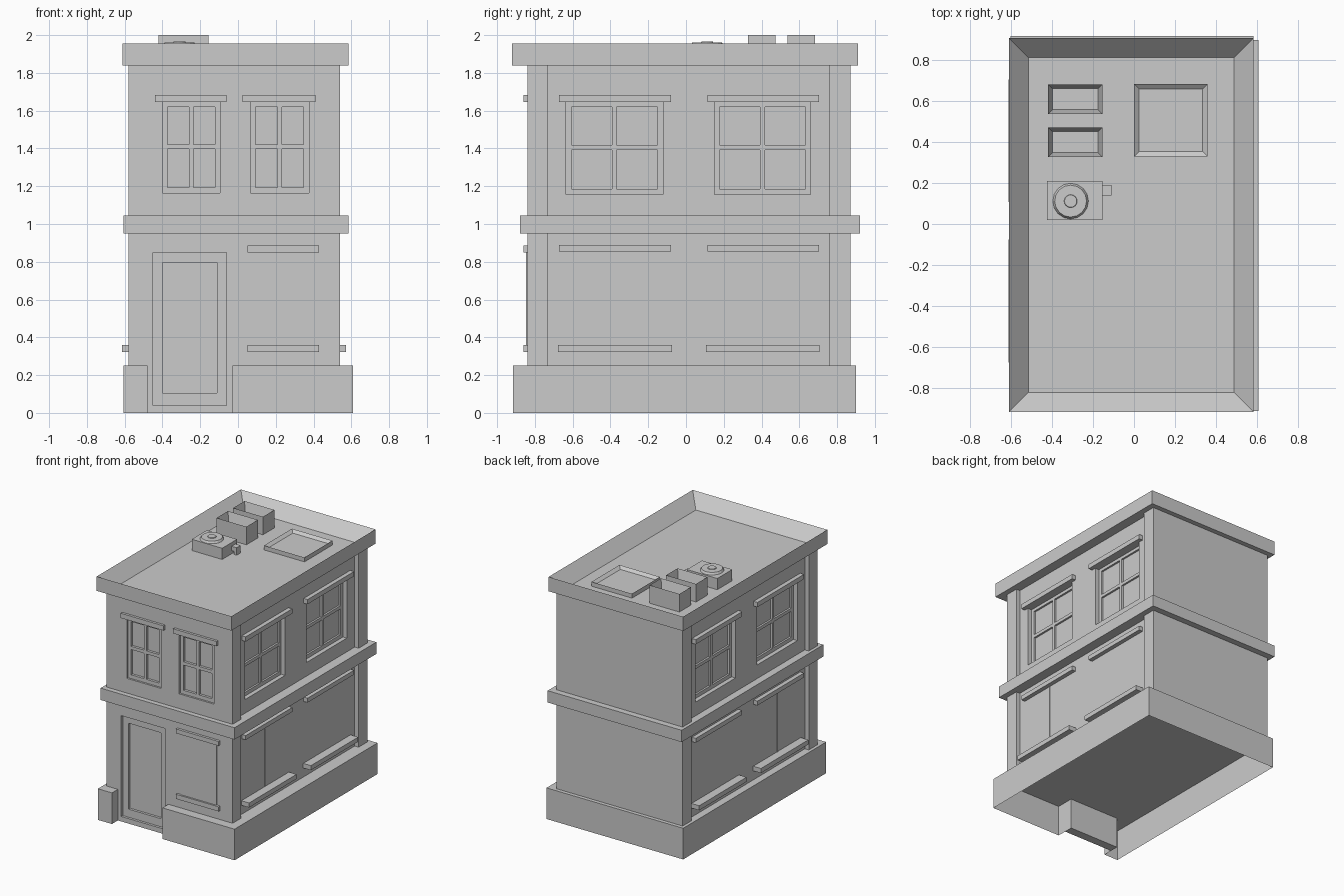
import bpy, bmesh
from mathutils import Matrix

if "Cube" in bpy.data.objects:
    bpy.data.objects.remove(bpy.data.objects["Cube"])


def finish(name, bm):
    bmesh.ops.recalc_face_normals(bm, faces=bm.faces)
    mesh = bpy.data.meshes.new(name)
    bm.to_mesh(mesh)
    bm.free()
    ob = bpy.data.objects.new(name, mesh)
    bpy.context.collection.objects.link(ob)
    return ob


def add_box(bm, x0, x1, y0, y1, z0, z1):
    m = Matrix.Translation(((x0 + x1) / 2, (y0 + y1) / 2, (z0 + z1) / 2))
    m = m @ Matrix.Diagonal((abs(x1 - x0), abs(y1 - y0), abs(z1 - z0), 1))
    bmesh.ops.create_cube(bm, size=1, matrix=m)


def boxes(name, items):
    bm = bmesh.new()
    for b in items:
        add_box(bm, *b)
    return finish(name, bm)


def tray(name, b, rim, depth):
    """Box whose top is inset and pushed down."""
    bm = bmesh.new()
    add_box(bm, *b)
    bm.normal_update()
    top = max(bm.faces, key=lambda f: f.calc_center_median().z)
    bmesh.ops.inset_individual(bm, faces=[top], thickness=rim)
    for v in top.verts:
        v.co.z -= depth
    return finish(name, bm)


def prism(name, outline, z0, z1, open_bottom=False):
    bm = bmesh.new()
    low = bm.faces.new([bm.verts.new((x, y, z0)) for x, y in outline])
    ext = bmesh.ops.extrude_face_region(bm, geom=[low], use_keep_orig=True)
    for g in ext["geom"]:
        if isinstance(g, bmesh.types.BMVert):
            g.co.z = z1
    if open_bottom:
        bmesh.ops.delete(bm, geom=[low], context='FACES_ONLY')
    return finish(name, bm)


def on_wall(side, u0, u1, d0, d1, z0, z1):
    """Box on a wall: u along the wall, d outward from its surface."""
    if side == "front":
        return (u0, u1, -0.84 - d1, -0.84 - d0, z0, z1)
    if side == "right":
        return (0.505 + d0, 0.505 + d1, u0, u1, z0, z1)
    return (-0.545 - d1, -0.545 - d0, u0, u1, z0, z1)


cuts = []


def window(side, name, u0, u1, z0, z1, depth, face):
    cuts.append(on_wall(side, u0, u1, -depth, 0.05, z0, z1))
    c, m = (u0 + u1) / 2, (z0 + z1) / 2 + 0.005
    bars = [(u0, u0 + 0.028, z0, z1), (u1 - 0.028, u1, z0, z1),
            (c - 0.012, c + 0.012, z0, z1), (u0, u1, z0, z0 + 0.03),
            (u0, u1, m - 0.013, m + 0.013), (u0, u1, z1 - 0.025, z1)]
    boxes(name, [on_wall(side, a, b, -depth - 0.01, face, p, q) for a, b, p, q in bars])


def trim(side, name, u0, u1, z0, z1, out):
    boxes(name, [on_wall(side, u0, u1, -0.01, out, z0, z1)])


# Main walls with corner pilasters, and the plinth with its door notch
body = prism("walls", [(-0.58, -0.84), (0.54, -0.84), (0.54, -0.73), (0.505, -0.73),
                       (0.505, 0.76), (0.54, 0.76), (0.54, 0.87), (-0.58, 0.87),
                       (-0.58, 0.76), (-0.545, 0.76), (-0.545, -0.73), (-0.58, -0.73)],
             0.25, 1.85)
door_wall = boxes("door_wall", [(-0.48, -0.03, -0.84, -0.77, 0, 0.25)])
prism("plinth", [(-0.605, -0.915), (-0.48, -0.915), (-0.48, -0.78), (-0.03, -0.78),
                 (-0.03, -0.915), (0.61, -0.915), (0.61, 0.90), (-0.605, 0.90)],
      0, 0.25, open_bottom=True)

# Floor band and roof cornice
boxes("floor_band", [(-0.605, 0.585, -0.88, 0.92, 0.95, 1.045)])
tray("roof_cornice", (-0.612, 0.585, -0.92, 0.91, 1.84, 1.955), 0.134, 0.10)

# Front upper windows
for i, (u0, u1) in enumerate([(-0.40, -0.095), (0.065, 0.375)]):
    window("front", f"front_window_{i}", u0, u1, 1.163, 1.645, 0.035, -0.015)
    trim("front", f"front_lintel_{i}", u0 - 0.04, u1 + 0.035, 1.645, 1.683, 0.02)

# Front lower window
trim("front", "shop_window", 0.08, 0.40, 0.35, 0.86, 0.006)
trim("front", "shop_lintel", 0.05, 0.43, 0.85, 0.885, 0.02)
trim("front", "shop_sill", 0.05, 0.43, 0.323, 0.36, 0.02)

# Door with frame
cuts.append(on_wall("front", -0.45, -0.06, -0.04, 0.05, 0.04, 0.85))
boxes("door_frame", [on_wall("front", a, b, -0.05, -0.02, p, q) for a, b, p, q in
                     [(-0.45, -0.40, 0.04, 0.85), (-0.11, -0.06, 0.04, 0.85),
                      (-0.45, -0.06, 0.04, 0.105), (-0.45, -0.06, 0.795, 0.85)]])

# Side windows, lintels and sills on both long walls
for side in ("right", "left"):
    for i, (u0, u1) in enumerate([(-0.635, -0.123), (0.15, 0.66)]):
        window(side, f"{side}_window_{i}", u0, u1, 1.155, 1.645, 0.05, -0.035)
        trim(side, f"{side}_upper_lintel_{i}", u0 - 0.037, u1 + 0.043, 1.645, 1.683, 0.034)
        trim(side, f"{side}_lower_lintel_{i}", u0 - 0.037, u1 + 0.043, 0.855, 0.89, 0.034)
        trim(side, f"{side}_sill_{i}", u0 - 0.043, u1 + 0.048, 0.323, 0.36, 0.068)
    trim(side, f"{side}_lower_mullion", -0.383, -0.378, 0.35, 0.86, 0.004)

# Cut all wall openings
cutter = boxes("opening_cutter", cuts)
cutter.hide_render = True
for ob in (body, door_wall):
    mod = ob.modifiers.new("openings", 'BOOLEAN')
    mod.operation = 'DIFFERENCE'
    mod.solver = 'EXACT'
    mod.object = cutter
    bpy.context.view_layer.objects.active = ob
    bpy.ops.object.modifier_apply(modifier=mod.name)
bpy.data.objects.remove(cutter)

# Roof: two vents, skylight, fan unit with pipe
for i, y in enumerate((0.328, 0.538)):
    tray(f"roof_vent_{i}", (-0.42, -0.155, y, y + 0.145, 1.85, 2.0), 0.03, 0.08)
tray("skylight", (0.0, 0.36, 0.33, 0.685, 1.85, 1.89), 0.035, 0.02)
boxes("fan_unit", [(-0.425, -0.155, 0.02, 0.21, 1.85, 1.945)])
for name, r1, r2, z0, z1 in (("fan_ring", 0.09, 0.078, 1.94, 1.962),
                             ("fan_hub", 0.035, 0.03, 1.955, 1.967)):
    bm = bmesh.new()
    bmesh.ops.create_cone(bm, cap_ends=True, segments=16, radius1=r1, radius2=r2, depth=z1 - z0,
                          matrix=Matrix.Translation((-0.31, 0.112, (z0 + z1) / 2)))
    finish(name, bm)
boxes("fan_pipe", [(-0.16, -0.11, 0.14, 0.19, 1.88, 1.915),
                   (-0.135, -0.11, 0.14, 0.19, 1.85, 1.915)])
